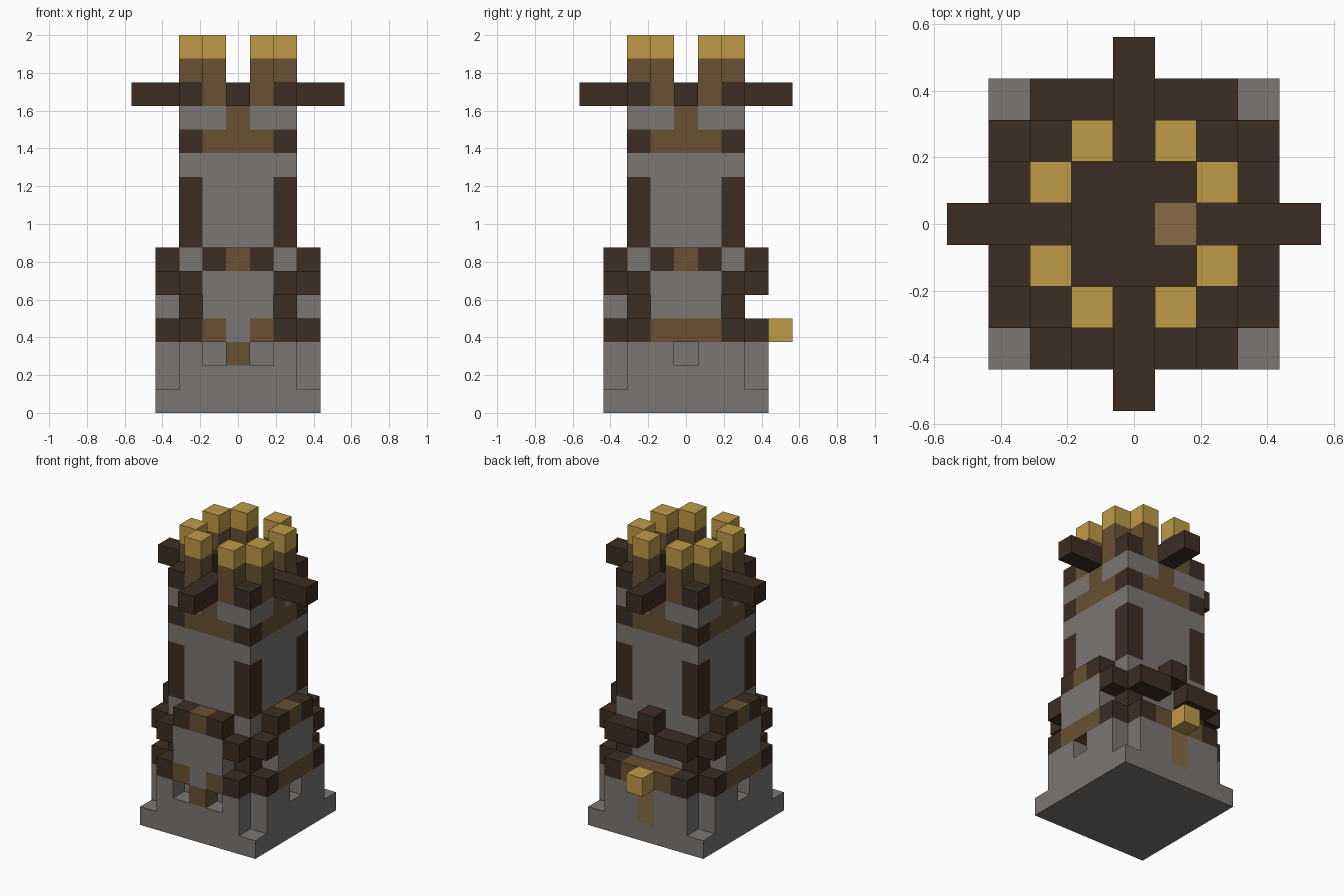
import bpy, bmesh
from mathutils import Vector

cube = bpy.data.objects.get("Cube")
if cube:
    bpy.data.objects.remove(cube, do_unlink=True)

UNIT = 0.125


def linear(c):
    return c / 12.92 if c <= 0.04045 else ((c + 0.055) / 1.055) ** 2.4


def material(name, hex_colour):
    rgb = [linear(int(hex_colour[n:n + 2], 16) / 255) for n in (0, 2, 4)]
    mat = bpy.data.materials.new(name)
    mat.use_nodes = True
    mat.diffuse_color = (*rgb, 1)
    shader = mat.node_tree.nodes["Principled BSDF"]
    shader.inputs["Base Color"].default_value = (*rgb, 1)
    shader.inputs["Roughness"].default_value = 0.9
    return mat


MATS = {
    "stone": material("grey_stone", "7a7673"),
    "dark": material("dark_timber", "3c2d23"),
    "wood": material("brown_timber", "6a5133"),
    "door": material("light_door_wood", "886c46"),
    "gold": material("golden_cap", "be9b46"),
}
blocks = {}     # cell -> (part, colour)


def span(a, b):
    return range(a, b + 1)


def fill(part, colour, xs, ys, zs):
    for x in xs:
        for y in ys:
            for z in zs:
                blocks[x, y, z] = (part, colour)


def carve(xs, ys, zs):
    for x in xs:
        for y in ys:
            for z in zs:
                blocks.pop((x, y, z), None)


PAIR, MID, WALL, WIDE = (-2, 2), span(-1, 1), span(-2, 2), span(-3, 3)
ENDS, ONES = (-3, 3), (-1, 1)

# Stone foundation with stepped corners and small windows
fill("foundation", "stone", WIDE, WIDE, span(0, 2))
carve(ENDS, ENDS, span(1, 2))
carve(ONES, [-3], [2])
carve(ENDS, [0], [2])
fill("front_panel", "wood", [0], [-3], [2])
fill("back_door", "door", [0], [3], span(1, 2))

# Ground floor band
fill("lower_band", "dark", WALL, WIDE, [3])
fill("lower_band", "dark", ENDS, WALL, [3])
fill("lower_band", "wood", MID, ENDS, [3])
fill("lower_band", "wood", ENDS, MID, [3])
fill("lower_band", "stone", [0], [-3], [3])
fill("door_lantern", "gold", [0], [4], [3])

# Tower walls with timber corner posts
fill("tower_wall", "stone", WALL, WALL, span(4, 12))
for levels in (span(4, 5), span(7, 9), [11]):
    fill("corner_posts", "dark", PAIR, PAIR, levels)

# Bays on the front and both sides, with timber heads
fill("front_bay", "stone", MID, [-3], span(4, 5))
fill("front_bay", "dark", ONES, [-3], [6])
fill("front_bay", "wood", [0], [-3], [6])
fill("side_bays", "stone", ENDS, MID, span(4, 5))
fill("side_bays", "dark", ENDS, ONES, [6])
fill("side_bays", "wood", ENDS, [0], [6])

# Brackets beside the corners and the arch over the back ledge
fill("brackets", "dark", PAIR, ENDS, [5])
fill("brackets", "dark", ENDS, PAIR, [5])
fill("back_arch", "dark", ONES, [3], [5])
fill("back_arch", "dark", [0], [3], [6])

# Upper timber band
fill("upper_band", "wood", MID, PAIR, [11])
fill("upper_band", "wood", PAIR, MID, [11])
fill("upper_band", "wood", [0], PAIR, [12])
fill("upper_band", "wood", PAIR, [0], [12])

# Roof floor with hatch
fill("roof_floor", "dark", MID, MID, [12])
fill("roof_hatch", "door", [1], [0], [12])

# Parapet corners and projecting beams
fill("parapet_corners", "dark", PAIR, PAIR, [13])
for side in (span(-4, -2), span(2, 4)):
    fill("beams", "dark", side, [0], [13])
    fill("beams", "dark", [0], side, [13])

# Battlements with golden caps
for xs, ys in ((ONES, PAIR), (PAIR, ONES)):
    fill("battlements", "wood", xs, ys, span(13, 14))
    fill("battlement_caps", "gold", xs, ys, [15])


def build(part):
    """Join the exposed block sides of one part into a mesh."""
    bm = bmesh.new()
    cells = {c: v[1] for c, v in blocks.items() if v[0] == part}
    colours = sorted(set(cells.values()))
    for cell, colour in cells.items():
        for axis in range(3):
            for sign in (-1, 1):
                normal = Vector((0, 0, 0))
                normal[axis] = sign
                if tuple(int(a + b) for a, b in zip(cell, normal)) in blocks:
                    continue
                u = Vector((0, 0, 0))
                u[(axis + 1) % 3] = 1
                v = normal.cross(u)
                centre = Vector(cell) + Vector((0, 0, 0.5)) + normal / 2
                corners = (-u - v, u - v, u + v, v - u)
                face = bm.faces.new(
                    [bm.verts.new((centre + c / 2) * UNIT) for c in corners])
                face.material_index = colours.index(colour)
    bmesh.ops.remove_doubles(bm, verts=bm.verts, dist=0.001)
    bmesh.ops.dissolve_limit(bm, angle_limit=0.01, verts=bm.verts,
                             edges=bm.edges, delimit={"MATERIAL"})
    mesh = bpy.data.meshes.new(part)
    bm.to_mesh(mesh)
    bm.free()
    for colour in colours:
        mesh.materials.append(MATS[colour])
    bpy.context.collection.objects.link(bpy.data.objects.new(part, mesh))


for part in sorted({v[0] for v in blocks.values()}):
    build(part)
